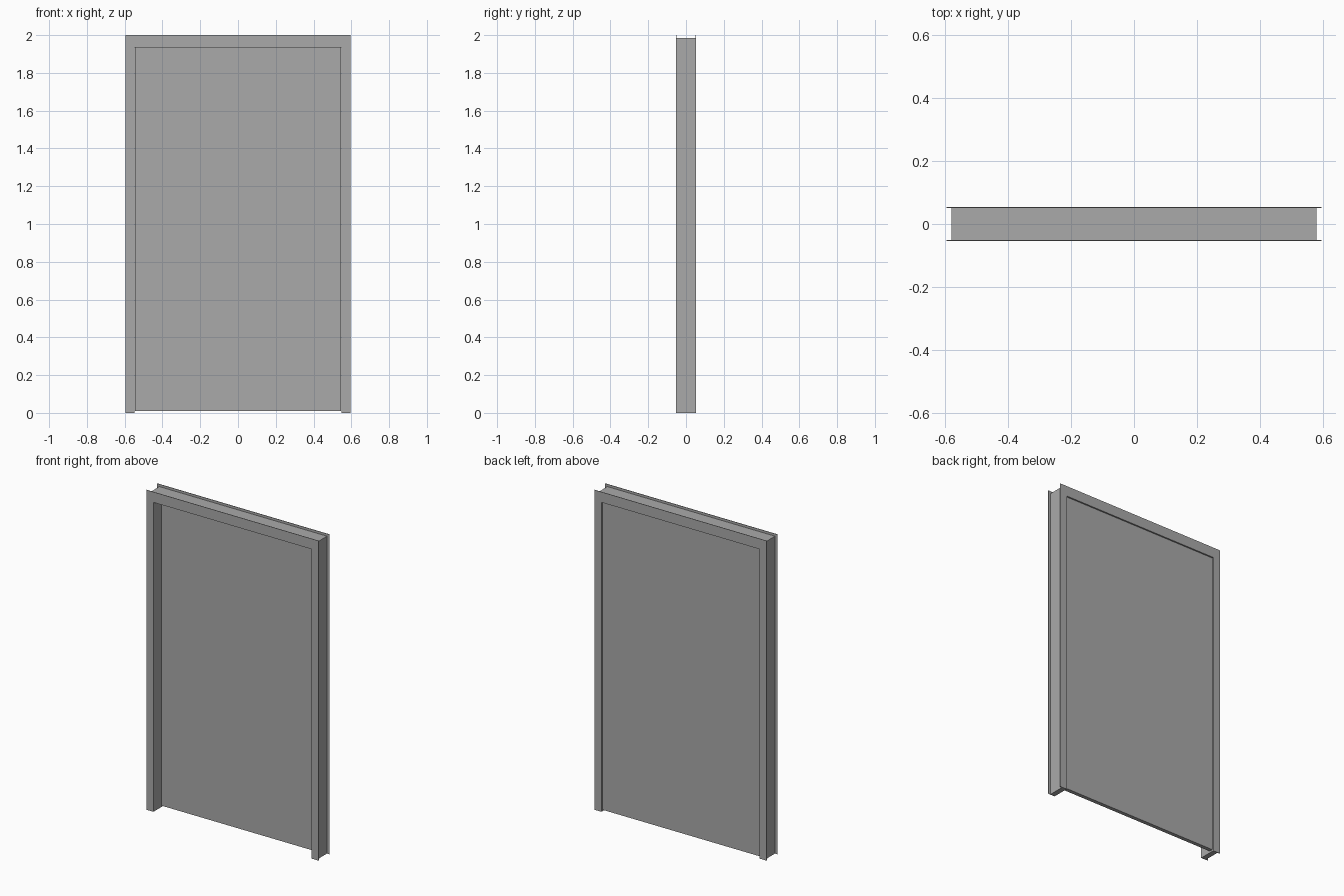
import bpy

old = bpy.data.objects.get("Cube")
if old:
    bpy.data.objects.remove(old, do_unlink=True)

grey = bpy.data.materials.new("mid grey")
grey.use_nodes = True
COLOUR = (0.4, 0.4, 0.4, 1)
grey.diffuse_color = COLOUR
grey.node_tree.nodes["Principled BSDF"].inputs["Base Color"].default_value = COLOUR

OPEN_X, OPEN_Z = 0.547, 1.935   # half width and height of the opening
FACE_Y = 0.054                  # half depth of the whole frame
SHEET = 0.003                   # casing thickness


def prism(name, outline, y0, y1):
    """Extrude an x-z outline from y0 to y1."""
    n = len(outline)
    verts = [(x, y, z) for y in (y0, y1) for x, z in outline]
    faces = [tuple(range(n)), tuple(range(2 * n - 1, n - 1, -1))]
    faces += [(i, i + n, (i + 1) % n + n, (i + 1) % n) for i in range(n)]
    mesh = bpy.data.meshes.new(name)
    mesh.from_pydata(verts, [], faces)
    mesh.materials.append(grey)
    obj = bpy.data.objects.new(name, mesh)
    bpy.context.collection.objects.link(obj)
    return obj


def arch(outer_x, outer_z):
    """Upside-down U around the door opening."""
    right = [(OPEN_X, OPEN_Z), (OPEN_X, 0), (outer_x, 0), (outer_x, outer_z)]
    return right + [(-x, z) for x, z in reversed(right)]


# Jamb lining, with a thin wider casing on each face
prism("jamb", arch(0.58, 1.985), -FACE_Y + SHEET, FACE_Y - SHEET)
casing = arch(0.596, 2.0)
prism("front_casing", casing, -FACE_Y, -FACE_Y + SHEET)
prism("back_casing", casing, FACE_Y - SHEET, FACE_Y)

# Plain door leaf, set near the back face and just clear of the floor
leaf_x, leaf_z = OPEN_X - 0.001, OPEN_Z - 0.001
prism("door_leaf", [(-leaf_x, 0.01), (leaf_x, 0.01), (leaf_x, leaf_z), (-leaf_x, leaf_z)],
      0.022, 0.046)
